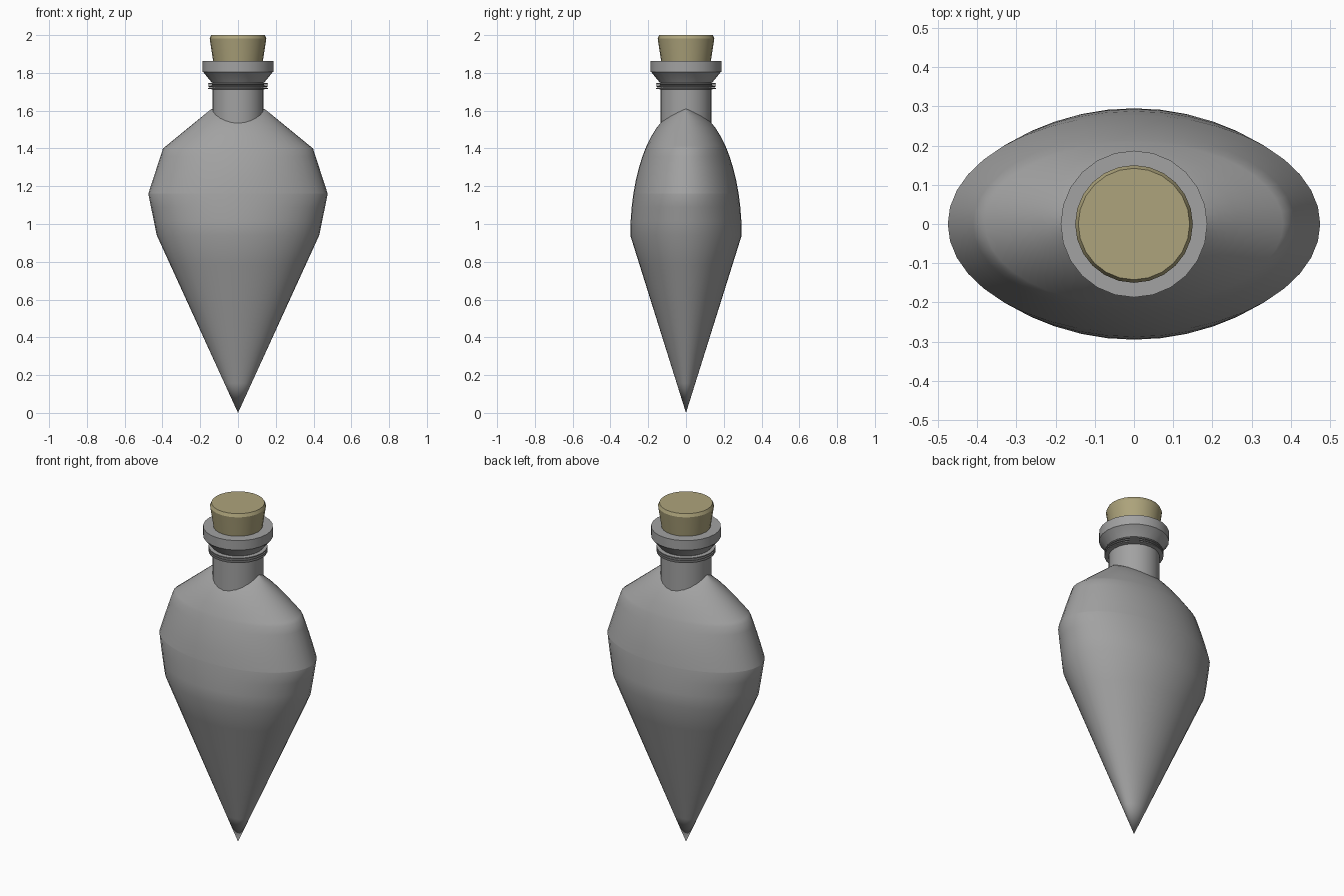
import bpy, bmesh
from math import sin, cos, pi, sqrt

if "Cube" in bpy.data.objects:
    bpy.data.objects.remove(bpy.data.objects["Cube"], do_unlink=True)


def material(name, colour):
    m = bpy.data.materials.new(name)
    m.use_nodes = True
    m.diffuse_color = colour
    m.node_tree.nodes["Principled BSDF"].inputs["Base Color"].default_value = colour
    return m


def loft(name, rings, sides, mat, angle):
    """Stack elliptical rings (half width, half depth, height) and cap both ends."""
    bm = bmesh.new()
    loops = []
    for w, d, z in rings:
        loops.append([bm.verts.new((w * cos(2 * pi * i / sides), d * sin(2 * pi * i / sides), z))
                      for i in range(sides)])
    for a, b in zip(loops, loops[1:]):
        for i in range(sides):
            j = (i + 1) % sides
            bm.faces.new((a[i], a[j], b[j], b[i]))
    bm.faces.new(loops[0][::-1])
    bm.faces.new(loops[-1])
    bmesh.ops.remove_doubles(bm, verts=bm.verts, dist=0.0002)
    bmesh.ops.recalc_face_normals(bm, faces=bm.faces)
    mesh = bpy.data.meshes.new(name)
    bm.to_mesh(mesh)
    bm.free()
    mesh.materials.append(mat)
    obj = bpy.data.objects.new(name, mesh)
    bpy.context.collection.objects.link(obj)
    bpy.ops.object.select_all(action="DESELECT")
    obj.select_set(True)
    bpy.context.view_layer.objects.active = obj
    bpy.ops.object.shade_smooth_by_angle(angle=angle)
    return obj


def turned(name, profile, sides, mat):
    return loft(name, [(r, r, z) for r, z in profile], sides, mat, 0.5)


glass = material("grey glass", (0.36, 0.36, 0.36, 1))
cork = material("tan cork", (0.42, 0.37, 0.20, 1))

# Body: angular outline from the front, rounded shoulder from the side
BELLY, TOP, DEPTH = 0.94, 1.61, 0.295
outline = [(BELLY, 0.43), (1.16, 0.475), (1.40, 0.397), (TOP, 0.14)]


def half_width(z):
    for (z0, w0), (z1, w1) in zip(outline, outline[1:]):
        if z <= z1:
            return w0 + (w1 - w0) * (z - z0) / (z1 - z0)
    return outline[-1][1]


heights = {BELLY + (TOP - BELLY) * sin(pi / 2 * k / 14) for k in range(14)}
heights |= {z for z, w in outline}
rings = [(0, 0, 0)]
for k in range(1, 6):
    rings.append((0.43 * k / 6, DEPTH * k / 6, BELLY * k / 6))
for z in sorted(heights):
    t = (z - BELLY) / (TOP - BELLY)
    rings.append((half_width(z), DEPTH * sqrt(max(0, 1 - t * t)), z))
loft("bottle_body", rings, 40, glass, 1.2)

# Neck, thread rings and lip
turned("neck", [(0.136, 1.42), (0.136, 1.76)], 24, glass)
for i in range(3):
    z = 1.718 + i * 0.012
    turned("neck_ring_%d" % (i + 1),
           [(0.135, z - 0.005), (0.158, z - 0.003), (0.158, z + 0.003), (0.135, z + 0.005)], 24, glass)
turned("lip", [(0.14, 1.75), (0.183, 1.803), (0.187, 1.806), (0.187, 1.862)], 24, glass)

# Stopper with a small bevel on its top edge
turned("stopper", [(0.122, 1.80), (0.15, 1.982), (0.142, 2.0)], 24, cork)
